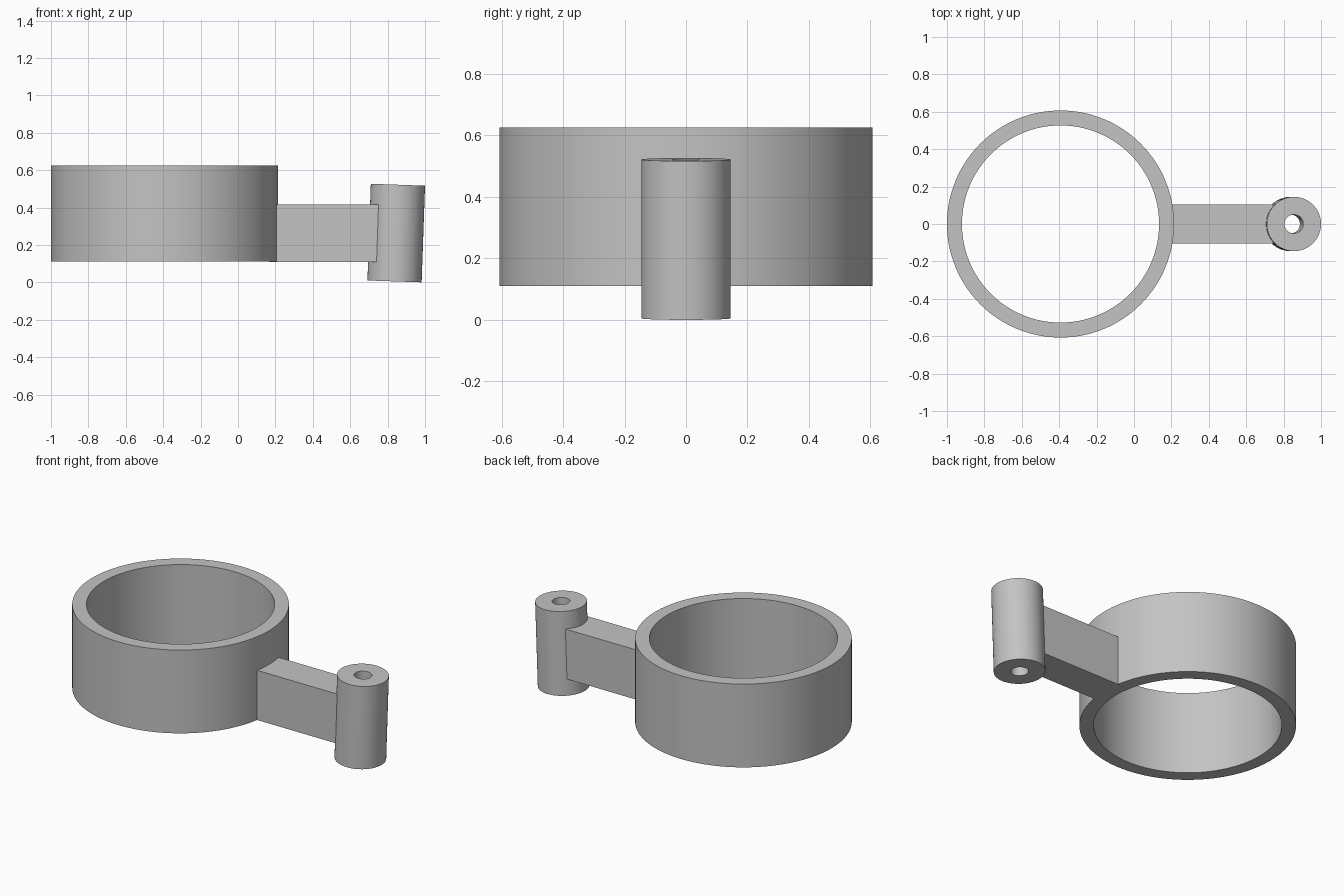
import bpy, math

old = bpy.data.objects.get("Cube")
if old:
    bpy.data.objects.remove(old, do_unlink=True)

grey = bpy.data.materials.new("plain grey")
grey.use_nodes = True
colour = (0.55, 0.55, 0.55, 1)
grey.diffuse_color = colour
grey.node_tree.nodes["Principled BSDF"].inputs["Base Color"].default_value = colour


def tube(name, centre, outer, inner, height, sides, tilt=0):
    """Hollow cylinder swept from a rectangular wall section."""
    h = height / 2
    section = [(outer, -h), (outer, h), (inner, h), (inner, -h)]
    verts, faces = [], []
    for i in range(sides):
        a = math.tau * i / sides
        verts += [(r * math.cos(a), r * math.sin(a), z) for r, z in section]
        n = (i + 1) % sides
        for k in range(4):
            m = (k + 1) % 4
            faces.append((4 * i + k, 4 * n + k, 4 * n + m, 4 * i + m))
    mesh = bpy.data.meshes.new(name)
    mesh.from_pydata(verts, [], faces)
    mesh.materials.append(grey)
    obj = bpy.data.objects.new(name, mesh)
    bpy.context.collection.objects.link(obj)
    obj.location = centre
    obj.rotation_euler.y = tilt
    bpy.ops.object.select_all(action='DESELECT')
    obj.select_set(True)
    bpy.context.view_layer.objects.active = obj
    bpy.ops.object.shade_smooth_by_angle(angle=math.radians(30))
    return obj


# Large open ring
tube("ring", (-0.393, 0, 0.368), 0.607, 0.527, 0.515, 128)

# Slightly tilted pivot barrel with a through bore
tube("pivot_barrel", (0.846, 0, 0.2635), 0.145, 0.05, 0.517, 96, math.radians(2))

# Flat arm, ending inside the walls of the ring and barrel
x0, x1, z0, z1 = 0.165, 0.77, 0.11, 0.417
bpy.ops.mesh.primitive_cube_add(size=1, location=((x0 + x1) / 2, 0, (z0 + z1) / 2))
arm = bpy.context.object
arm.name = "arm"
arm.scale = (x1 - x0, 0.21, z1 - z0)
arm.data.materials.append(grey)
